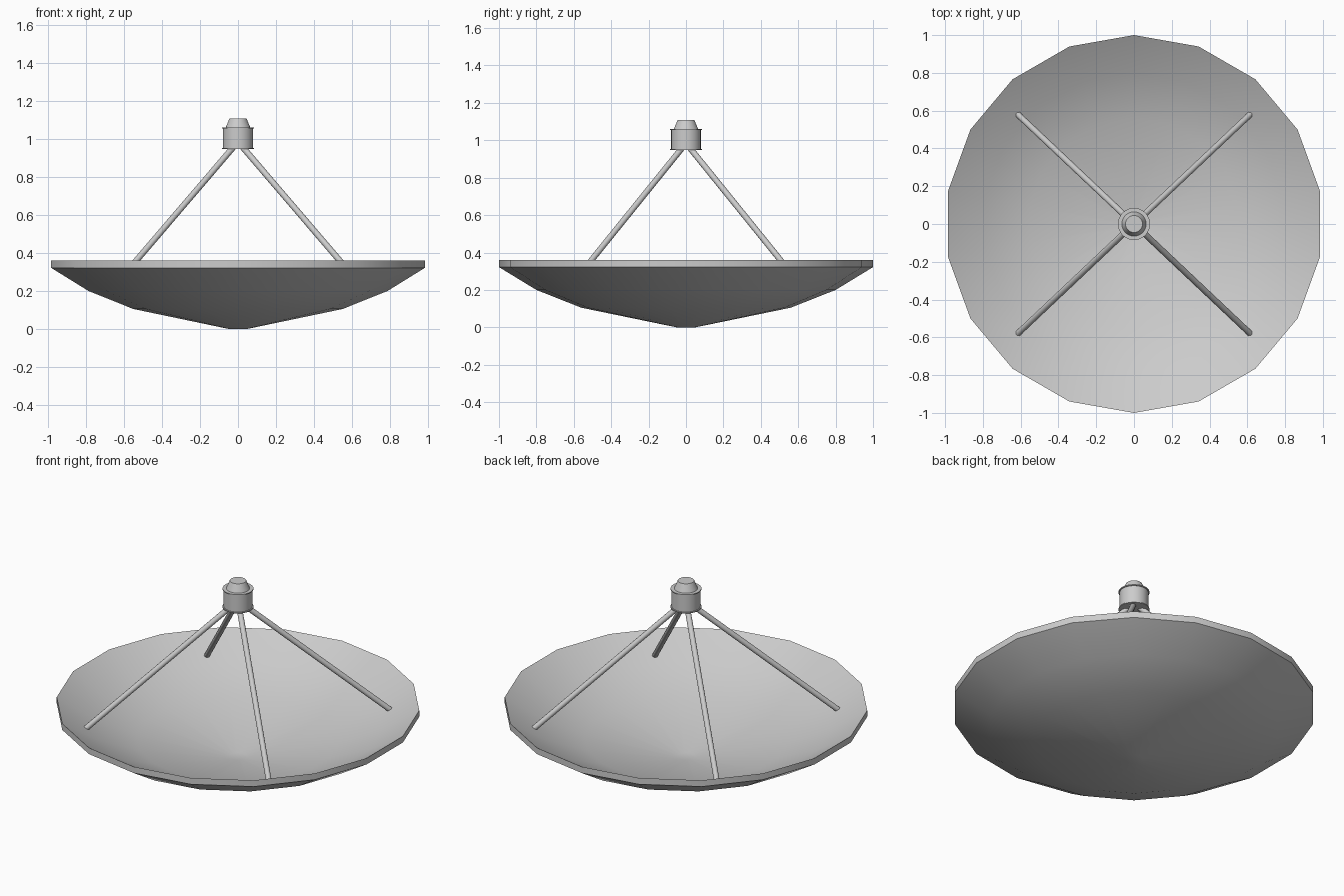
import bpy, bmesh, math
from mathutils import Vector

if "Cube" in bpy.data.objects:
    bpy.data.objects.remove(bpy.data.objects["Cube"])


def lathe(name, profile, sides, start=0.0, angle=30):
    """Revolve an (r, z) profile around z; r = 0 becomes a single pole."""
    bm = bmesh.new()
    rings = []
    for r, z in profile:
        n = 1 if r == 0 else sides
        rings.append([bm.verts.new((r * math.cos(start + 2 * math.pi * i / sides),
                                    r * math.sin(start + 2 * math.pi * i / sides), z))
                      for i in range(n)])
    for a, b in zip(rings, rings[1:]):
        for i in range(sides):
            j = (i + 1) % sides
            quad = [a[i % len(a)], a[j % len(a)], b[j % len(b)], b[i % len(b)]]
            bm.faces.new(list(dict.fromkeys(quad)))
    bmesh.ops.recalc_face_normals(bm, faces=bm.faces)
    mesh = bpy.data.meshes.new(name)
    bm.to_mesh(mesh)
    bm.free()
    ob = bpy.data.objects.new(name, mesh)
    bpy.context.collection.objects.link(ob)
    smooth(ob, angle)
    return ob


def smooth(ob, angle):
    bpy.ops.object.select_all(action='DESELECT')
    ob.select_set(True)
    bpy.context.view_layer.objects.active = ob
    bpy.ops.object.shade_smooth_by_angle(angle=math.radians(angle))


def strut(name, a, b, radius):
    a, b = Vector(a), Vector(b)
    bpy.ops.mesh.primitive_cylinder_add(vertices=12, radius=radius,
                                        depth=(b - a).length, location=(a + b) / 2)
    ob = bpy.context.object
    ob.name = name
    ob.rotation_euler = (b - a).to_track_quat('Z', 'Y').to_euler()
    smooth(ob, 35)


# Dish: 18-sided shell, outer skin, rim band, then inner skin
outer = [(0, 0), (0.05, 0), (0.56, 0.105), (0.8, 0.2), (1.0, 0.322)]
inner = [(1.0, 0.36), (0.8, 0.24), (0.56, 0.145), (0.05, 0.04), (0, 0.04)]
lathe("dish", outer + inner, 18, math.pi / 2, 25)

# Receiver body with thin flanges and a tapered cap
lathe("receiver_body", [(0, 0.947), (0.085, 0.947), (0.085, 0.953), (0.079, 0.953),
                        (0.079, 1.055), (0.085, 1.055), (0.085, 1.061), (0, 1.061)], 32)
lathe("receiver_cap", [(0, 1.055), (0.067, 1.055), (0.045, 1.108), (0, 1.108)], 32)

# Four support struts from the dish to the receiver
for sx in (-1, 1):
    for sy in (-1, 1):
        strut(f"strut_{'right' if sx > 0 else 'left'}_{'back' if sy > 0 else 'front'}",
              (sx * 0.615, sy * 0.58, 0.267), (sx * 0.022, sy * 0.02, 0.96), 0.016)
